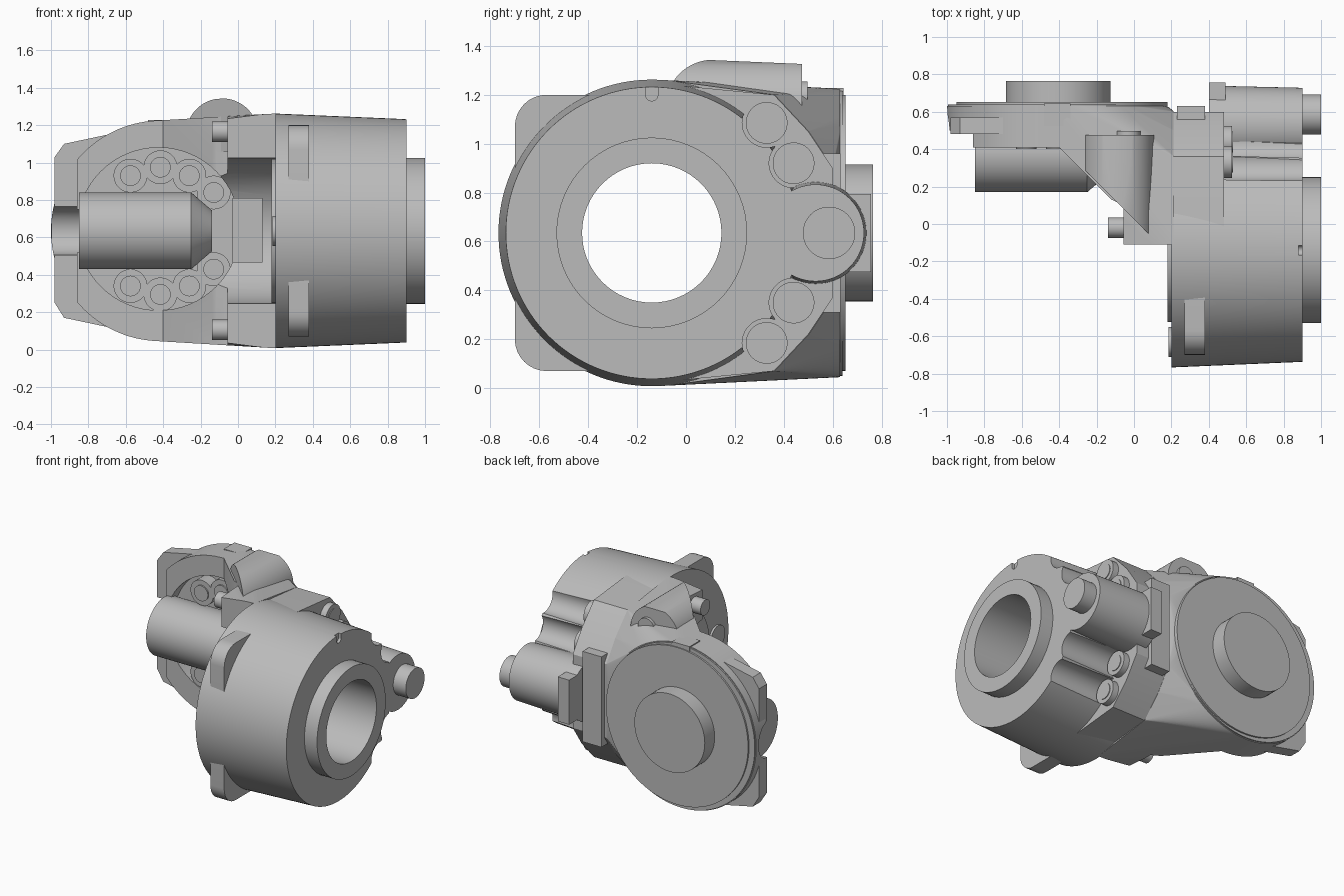
import bpy, bmesh, math
from mathutils import Vector
from mathutils.geometry import convex_hull_2d

cube = bpy.data.objects.get("Cube")
if cube:
    bpy.data.objects.remove(cube, do_unlink=True)

GREY = (0.5, 0.5, 0.5, 1)
metal = bpy.data.materials.new("machined grey")
metal.use_nodes = True
metal.diffuse_color = GREY
metal.node_tree.nodes["Principled BSDF"].inputs["Base Color"].default_value = GREY

MID = 0.635           # height of both main axes
AY, BX = -0.14, -0.41  # drum axis (along x) and flange axis (along y)


def place(axis, u, v, w):
    return {"x": (w, u, v), "y": (u, w, v), "z": (u, v, w)}[axis]


def circle(u, v, r, n=96):
    return [(u + r * math.cos(2 * math.pi * i / n), v + r * math.sin(2 * math.pi * i / n)) for i in range(n)]


def hull(pts):
    return [pts[i] for i in convex_hull_2d([Vector(p) for p in pts])]


def finish(name, bm):
    bmesh.ops.recalc_face_normals(bm, faces=bm.faces)
    mesh = bpy.data.meshes.new(name)
    bm.to_mesh(mesh)
    bm.free()
    mesh.materials.append(metal)
    obj = bpy.data.objects.new(name, mesh)
    bpy.context.collection.objects.link(obj)
    return obj


def loft(name, axis, start, end, a, b):
    """Solid between two matching outlines at a and b along an axis."""
    bm = bmesh.new()
    lo = [bm.verts.new(place(axis, u, v, a)) for u, v in start]
    hi = [bm.verts.new(place(axis, u, v, b)) for u, v in end]
    bm.faces.new(lo)
    bm.faces.new(hi)
    for i in range(len(lo)):
        j = (i + 1) % len(lo)
        bm.faces.new((lo[i], lo[j], hi[j], hi[i]))
    return finish(name, bm)


def wrap(name, pts):
    """Convex solid stretched around 3D points."""
    bm = bmesh.new()
    verts = [bm.verts.new(p) for p in pts]
    res = bmesh.ops.convex_hull(bm, input=verts)
    loose = {v for v in res["geom_interior"] + res["geom_unused"] if isinstance(v, bmesh.types.BMVert)}
    bmesh.ops.delete(bm, geom=list(loose), context="VERTS")
    return finish(name, bm)


def prism(name, axis, pts, a, b):
    return loft(name, axis, pts, pts, a, b)


def rod(name, axis, u, v, r, a, b, r2=None, n=64):
    return loft(name, axis, circle(u, v, r, n), circle(u, v, r2 or r, n), a, b)


def box(name, x, y, z):
    return prism(name, "z", [(x[0], y[0]), (x[1], y[0]), (x[1], y[1]), (x[0], y[1])], *z)


def rounded(u0, u1, v0, v1, r):
    return hull([p for u in (u0 + r, u1 - r) for v in (v0 + r, v1 - r) for p in circle(u, v, r, 32)])


def carve(obj, tools, operation="DIFFERENCE"):
    for tool in tools:
        mod = obj.modifiers.new("cut", "BOOLEAN")
        mod.operation, mod.solver, mod.object = operation, "EXACT", tool
        bpy.context.view_layer.update()
        graph = bpy.context.evaluated_depsgraph_get()
        mesh = bpy.data.meshes.new_from_object(obj.evaluated_get(graph))
        obj.modifiers.clear()
        obj.data = mesh
        bpy.data.objects.remove(tool, do_unlink=True)


def mirrored(z):
    return ((z, "upper"), (2 * MID - z, "lower"))


def bore():
    return rod("cut", "x", AY, MID, 0.285, -0.5, 1.2)


def ear_groove():
    return rod("cut", "x", 0.47, MID, 0.13, -1.1, -0.85)


# Tapered drum with bore, bolt scallops and index notch
drum_bolts = [(y, z, f"{s}_{k}") for k, (y, h) in enumerate(((0.33, 1.085), (0.44, 0.92))) for z, s in mirrored(h)]
drum = rod("drum", "x", AY, MID, 0.627, 0.2, 0.9, 0.597, 128)
carve(drum, [rod("cut", "x", y, z, 0.1, 0.48, 1.1) for y, z, s in drum_bolts] +
      [bore(), rod("cut", "x", AY, 1.2, 0.025, 0.88, 1), box("cut", (0.88, 1), (AY - 0.025, AY + 0.025), (1.2, 1.4))])

# Raised rings on both ends of the drum
for name, r, a, b in (("front_hub", 0.39, 0.89, 1.0), ("rear_ring", 0.385, 0.18, 0.21)):
    carve(rod(name, "x", AY, MID, r, a, b), [bore()])

# Square-cornered mounting ears on the drum
ears = prism("drum_ears", "x", rounded(-0.7, 0.3, 0.07, 1.2, 0.13), 0.27, 0.38)
carve(ears, [rod("cut", "x", AY, MID, 0.5, 0, 1), box("cut", (0, 1), (-0.2, 0.5), (-0.1, 1.4))])
rod("rear_pin", "x", -0.63, MID, 0.08, 0.185, 0.3)

# Flange plate behind the drum, carrying the bolts
flange_outline = hull(circle(AY, MID, 0.611, 128) +
                      [(y, z) for y, h in ((0.36, 1.2), (0.5, 1.05), (0.6, 0.9)) for z, s in mirrored(h)])
plate = prism("drum_flange", "x", flange_outline, 0.202, 0.48)
carve(plate, [bore()])
for y, z, s in drum_bolts:
    rod(f"drum_bolt_{s}", "x", y, z, 0.085, 0.4, 0.525)
    rod(f"drum_bolt_tip_{s}", "x", y, z, 0.055, 0.4, 0.53)

# Motor beside the drum
rod("drum_motor", "x", 0.53, MID, 0.21, 0.4, 0.9, 0.198)
rod("drum_motor_shaft", "x", 0.585, MID, 0.107, 0.85, 1.0)
box("motor_rear_block", (0.4, 0.49), (0.55, 0.757), (0.475, 0.795))
box("rear_bar", (0.23, 0.38), (0.5, 0.632), (0.31, 0.96))

# Elbow housing: skin stretched from drum flange to output flange, trimmed in plan
skin = [(x, y, z) for x in (0.19, 0.215) for y, z in hull(circle(AY, MID, 0.627, 128) + flange_outline)]
skin += [(x, y, z) for y in (0.41, 0.63) for x, z in circle(BX, MID, 0.59, 128)]
skin += [(-0.055, y, z) for y in (-0.11, 0.0) for z, s in mirrored(1.235)]
housing = wrap("elbow_housing", skin)
carve(housing, [prism("trim", "z",
                      [(-0.86, 0.41), (-0.4, 0.41), (-0.12, 0.13), (-0.055, 0.1), (-0.055, -0.11),
                       (0.212, -0.11), (0.212, 0.62), (0.1, 0.64), (-1, 0.64), (-0.99, 0.5), (-0.86, 0.5)],
                      -0.1, 1.5)], "INTERSECT")
carve(housing, [rod("cut", "y", -0.425, MID + 0.01, 0.435, -0.3, 0.5),
                rod("cut", "x", AY, MID, 0.39, -0.3, 0.25), ear_groove()])
box("inner_block", (-0.03, 0.13), (0.16, 0.45), (0.465, 0.81))
for z, s in mirrored(1.165):
    rod(f"housing_pin_{s}", "x", -0.02, z, 0.055, -0.14, 0.0)

# Output flange, its disc and boss
flange = rod("output_flange", "y", BX, MID, 0.585, 0.5, 0.64, n=128)
carve(flange, [ear_groove()])
rod("output_disc", "y", -0.385, MID, 0.565, 0.6, 0.652, n=128)
rod("output_boss", "y", -0.405, MID, 0.28, 0.62, 0.765)

# Ears on the outer side of the output flange
outer = prism("output_ears", "y",
              [(-0.98, 0.25), (-0.93, 0.17), (-0.6, 0.1), (-0.6, 1.17), (-0.93, 1.1), (-0.98, 1.03)], 0.48, 0.57)
carve(outer, [ear_groove(), rod("cut", "y", -0.425, MID + 0.01, 0.435, 0.3, 0.51)])
box("flange_key", (-0.48, -0.34), (0.525, 0.645), (1.15, 1.228))

# Motor lying across the output flange
rod("output_motor", "x", 0.375, MID, 0.205, -0.85, -0.25)
rod("output_motor_nose", "x", 0.375, MID, 0.205, -0.25, -0.14, 0.11)

# Ring of bolts inside the output housing
for k, (x, h) in enumerate(((-0.575, 0.93), (-0.415, 0.975), (-0.26, 0.93), (-0.13, 0.84))):
    for z, s in mirrored(h):
        rod(f"output_bolt_{s}_{k}", "y", x, z, 0.09, 0.41, 0.52)
        rod(f"output_bolt_tip_{s}_{k}", "y", x, z, 0.055, 0.4, 0.52)

# Rounded bulge on top, cut on the diagonal, with an end cap
bulge = prism("top_bulge", "y", hull(circle(-0.085, 1.15, 0.193) + [(-0.28, 1.1), (0.108, 1.05)]), -0.08, 0.475)
carve(bulge, [prism("cut", "z", [(0.125, -0.1), (-0.4, 0.425), (-0.6, -0.1), (-0.3, -0.4)], 0.5, 1.6),
              prism("cut", "x", [(-0.1, 1.24), (-0.03, 1.31), (0.08, 1.343), (0.5, 1.325), (0.5, 1.6),
                                 (-0.3, 1.6), (-0.3, 1.24)], -0.6, 0.5),
              box("cut", (-0.5, 0.5), (-0.3, 0.7), (0.7, 1.06))])
rod("bulge_cap", "y", -0.03, 1.19, 0.065, 0.4, 0.497)

# Smooth round walls, keep machined edges crisp
for obj in bpy.context.collection.objects:
    if obj.type == "MESH" and metal.name in obj.data.materials:
        obj.data.shade_smooth()
        obj.data.set_sharp_from_angle(angle=math.radians(30))
